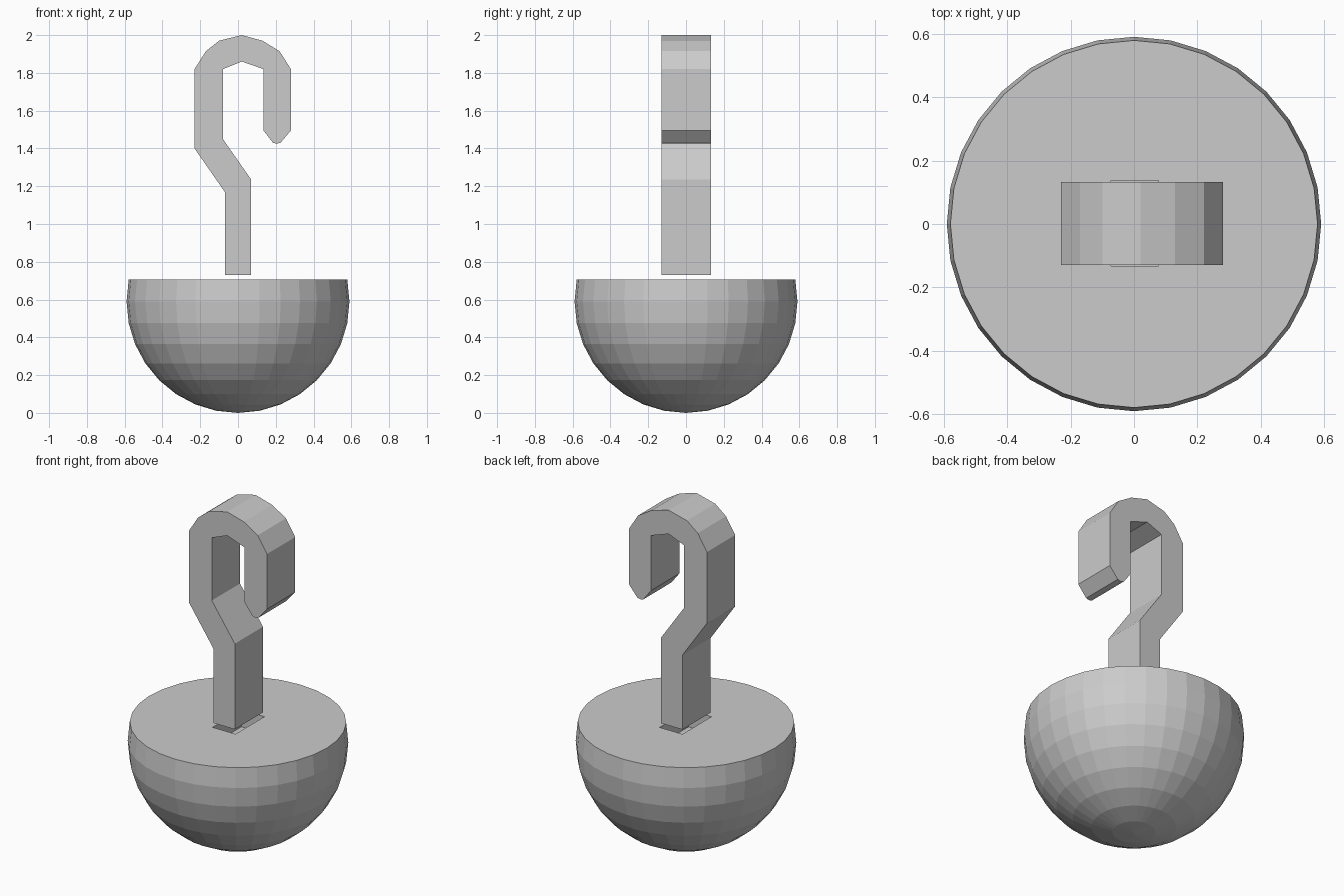
import bpy, bmesh, math

if "Cube" in bpy.data.objects:
    bpy.data.objects.remove(bpy.data.objects["Cube"])

grey = bpy.data.materials.new("light_grey")
grey.diffuse_color = (0.6, 0.6, 0.6, 1)
grey.use_nodes = True
grey.node_tree.nodes["Principled BSDF"].inputs["Base Color"].default_value = grey.diffuse_color


def add_object(name, bm):
    bmesh.ops.recalc_face_normals(bm, faces=bm.faces[:])
    mesh = bpy.data.meshes.new(name)
    bm.to_mesh(mesh)
    bm.free()
    mesh.materials.append(grey)
    obj = bpy.data.objects.new(name, mesh)
    bpy.context.collection.objects.link(obj)
    return obj


def extrude_profile(name, points, y0, y1):
    """Solid from an x/z outline, extruded along y."""
    bm = bmesh.new()
    face = bm.faces.new([bm.verts.new((x, y0, z)) for x, z in points])
    geom = bmesh.ops.extrude_face_region(bm, geom=[face])["geom"]
    for v in geom:
        if isinstance(v, bmesh.types.BMVert):
            v.co.y = y1
    return add_object(name, bm)


# Weight: a faceted sphere cut flat one ring above its equator
R = 0.59
CUT = R * math.sin(math.radians(11.25))
bm = bmesh.new()
bmesh.ops.create_uvsphere(bm, u_segments=32, v_segments=16, radius=R)
bmesh.ops.delete(bm, geom=[v for v in bm.verts if v.co.z > CUT + 0.01],
                 context='VERTS')
bmesh.ops.holes_fill(bm, edges=[e for e in bm.edges if e.is_boundary], sides=0)
bmesh.ops.translate(bm, verts=bm.verts[:], vec=(0, 0, R))
weight = add_object("round_weight", bm)

# Shallow rectangular socket in the flat top, just below the stem
top = R + CUT
cutter = extrude_profile("socket_cutter",
                         [(-0.073, top - 0.1), (0.077, top - 0.1),
                          (0.077, top + 0.1), (-0.073, top + 0.1)],
                         -0.133, 0.137)
cutter.hide_render = True
cutter.hide_viewport = True
cut = weight.modifiers.new("socket", 'BOOLEAN')
cut.operation = 'DIFFERENCE'
cut.solver = 'EXACT'
cut.object = cutter

# Hook: stem, offset bend, arch and blunt tip as one outline
hook = [(-0.07, 0.73), (-0.07, 1.17), (-0.23, 1.40), (-0.23, 1.82),
        (-0.17, 1.915), (-0.10, 1.97), (0.02, 2.0), (0.13, 1.97),
        (0.22, 1.915), (0.28, 1.82), (0.28, 1.495), (0.225, 1.43),
        (0.205, 1.425), (0.185, 1.43), (0.135, 1.495), (0.135, 1.82),
        (0.02, 1.86), (-0.08, 1.82), (-0.08, 1.45), (0.07, 1.235),
        (0.07, 0.73)]
extrude_profile("hook", hook, -0.13, 0.133)
